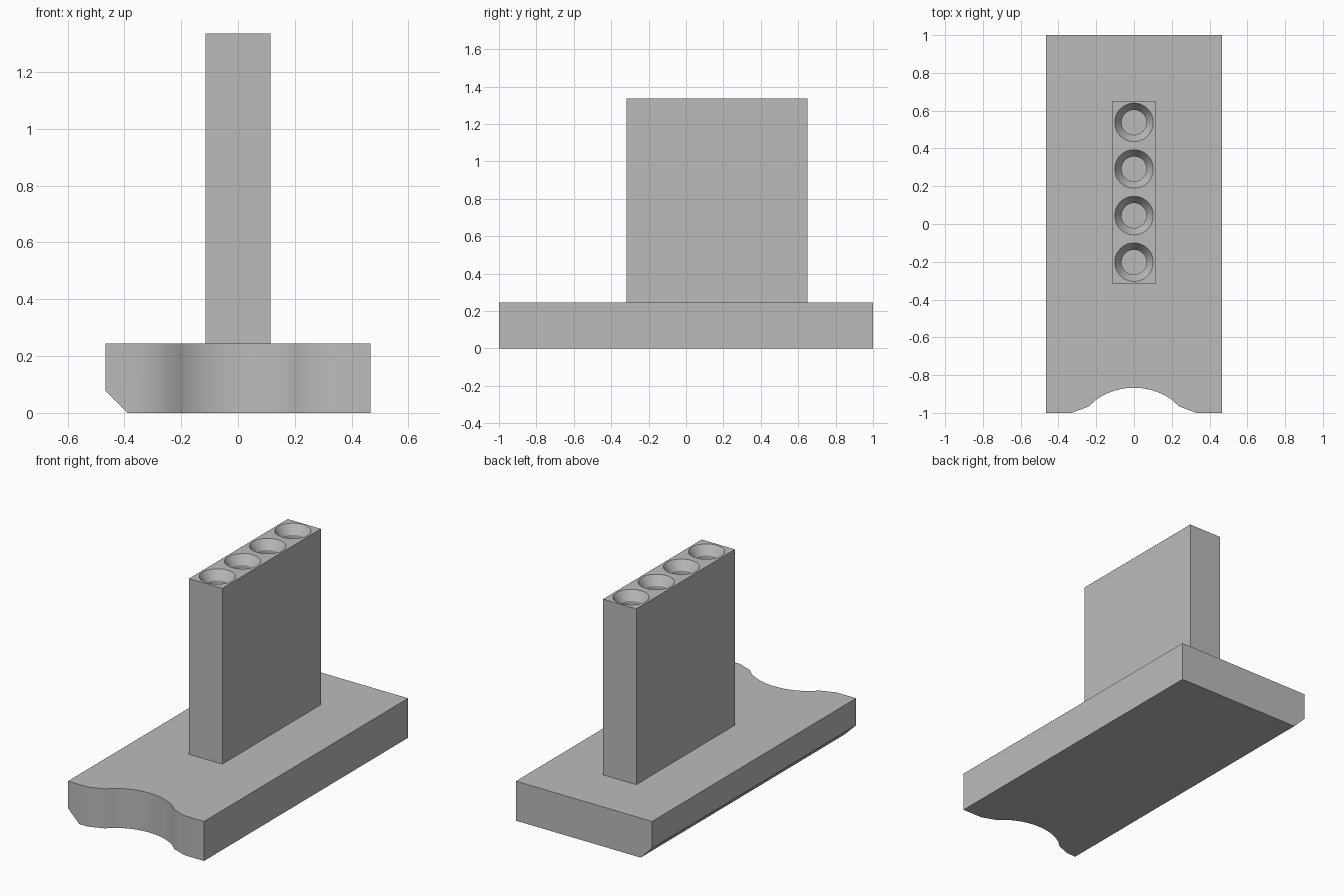
import bpy, bmesh, math
from mathutils import Vector

default = bpy.data.objects.get("Cube")
if default:
    bpy.data.objects.remove(default)

grey = bpy.data.materials.new("plain_grey")
grey.use_nodes = True
colour = (0.5, 0.5, 0.5, 1)
grey.diffuse_color = colour
grey.node_tree.nodes["Principled BSDF"].inputs["Base Color"].default_value = colour

HALF_X, BASE_TOP, POST_TOP = 0.467, 0.245, 1.335
POST_Y = (-0.317, 0.65)


def finish(bm, name):
    bmesh.ops.recalc_face_normals(bm, faces=bm.faces)
    mesh = bpy.data.meshes.new(name)
    bm.to_mesh(mesh)
    bm.free()
    obj = bpy.data.objects.new(name, mesh)
    bpy.context.collection.objects.link(obj)
    mesh.materials.append(grey)
    return obj


def make_active(obj):
    bpy.ops.object.select_all(action="DESELECT")
    obj.select_set(True)
    bpy.context.view_layer.objects.active = obj


def extrude(bm, outline, z0, z1):
    face = bm.faces.new([bm.verts.new((x, y, z0)) for x, y in outline])
    out = bmesh.ops.extrude_face_region(bm, geom=[face])
    top = [v for v in out["geom"] if isinstance(v, bmesh.types.BMVert)]
    bmesh.ops.translate(bm, verts=top, vec=(0, 0, z1 - z0))


# Base slab: scalloped front edge, made of a central arc with flared shoulders
radius, peak = 0.35, -0.867
half_angle = math.asin(0.2 / radius)
arc = []
for i in range(25):
    a = half_angle * (i / 12 - 1)
    arc.append((radius * math.sin(a), peak - radius * (1 - math.cos(a))))
shoulder = [(-HALF_X, -1), (-0.33, -1), (-0.24, -0.966)]
mirrored = [(-x, y) for x, y in reversed(shoulder)]
bm = bmesh.new()
extrude(bm, shoulder + arc + mirrored + [(HALF_X, 1), (-HALF_X, 1)], 0, BASE_TOP)

# Chamfer along the lower edge of the right side
edge = [e for e in bm.edges
        if all(v.co.x < -HALF_X + 0.001 and v.co.z < 0.001 for v in e.verts)]
bmesh.ops.bevel(bm, geom=edge, offset=0.078, segments=1, affect="EDGES")
base = finish(bm, "base")

# Upright post
bm = bmesh.new()
w = 0.114
extrude(bm, [(-w, POST_Y[0]), (w, POST_Y[0]), (w, POST_Y[1]), (-w, POST_Y[1])],
        BASE_TOP, POST_TOP)
post = finish(bm, "post")

# Four countersunk sockets, cut as lathed profiles
bm = bmesh.new()
slope = (0.102 - 0.066) / 0.055
profile = [(0, 0.02), (0.102 + 0.02 * slope, 0.02), (0.066, -0.055),
           (0.066, -0.6), (0, -0.6)]
for i in range(4):
    centre = Vector((0, 0.538 - 0.2467 * i, POST_TOP))
    verts = [bm.verts.new(centre + Vector((r, 0, z))) for r, z in profile]
    edges = [bm.edges.new(pair) for pair in zip(verts, verts[1:])]
    bmesh.ops.spin(bm, geom=verts + edges, cent=centre, axis=(0, 0, 1),
                   angle=math.tau, steps=48, use_duplicate=False)
bmesh.ops.remove_doubles(bm, verts=bm.verts, dist=0.0001)
cutter = finish(bm, "socket_cutter")
cutter.hide_render = True

cut = post.modifiers.new("sockets", "BOOLEAN")
cut.operation, cut.solver, cut.object = "DIFFERENCE", "EXACT", cutter
make_active(post)
bpy.ops.object.modifier_apply(modifier=cut.name)
bpy.data.objects.remove(cutter)

for obj in (base, post):
    make_active(obj)
    bpy.ops.object.shade_smooth_by_angle(angle=math.radians(30))
